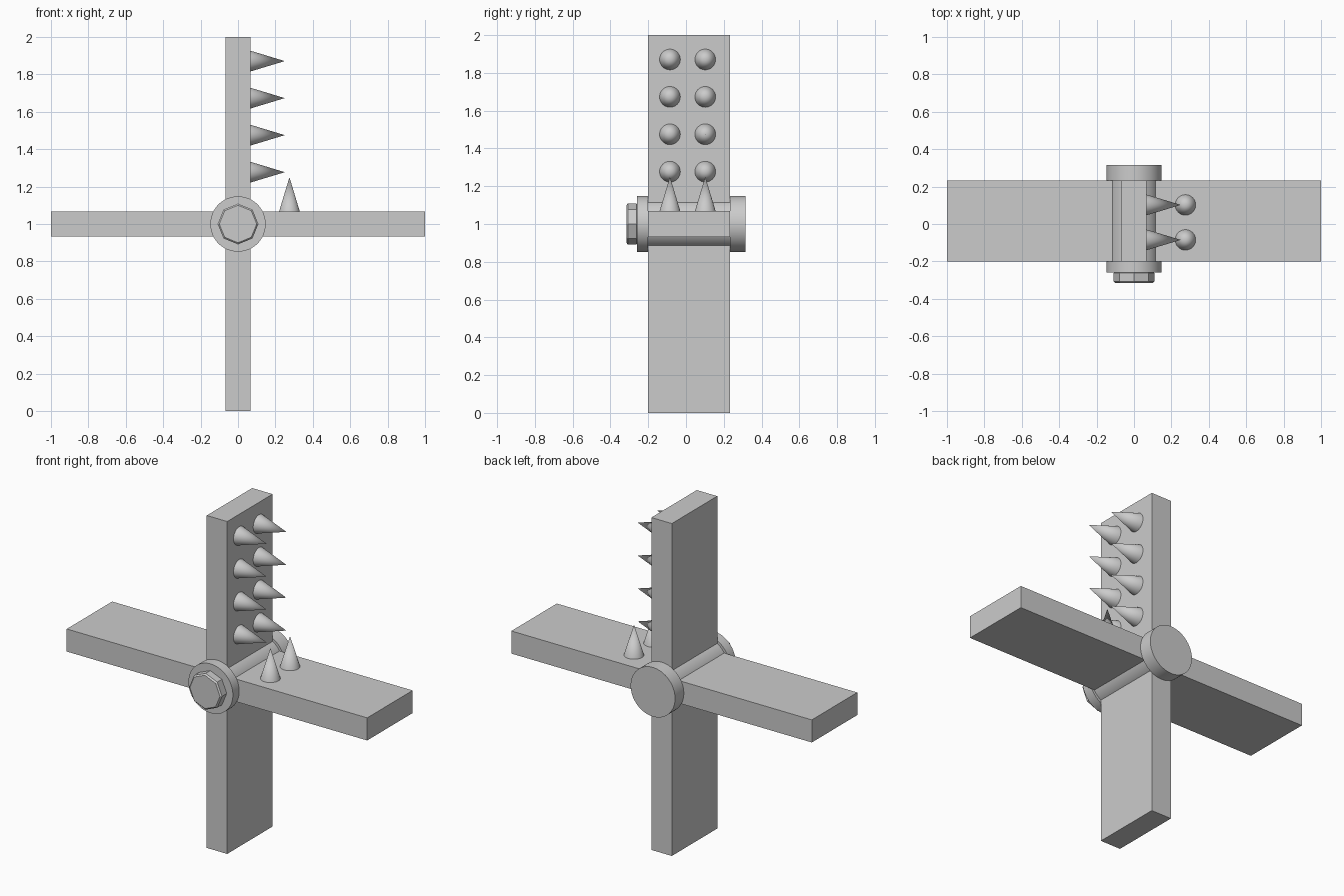
import bpy, math
from mathutils import Matrix, Vector

if "Cube" in bpy.data.objects:
    bpy.data.objects.remove(bpy.data.objects["Cube"])

steel = bpy.data.materials.new("grey_steel")
steel.diffuse_color = (0.6, 0.6, 0.6, 1)
steel.use_nodes = True
steel.node_tree.nodes["Principled BSDF"].inputs["Base Color"].default_value = steel.diffuse_color

HUB_Z = 1.0          # height of the axle
HALF = 0.068         # half thickness of a blade
Y0, Y1 = -0.2, 0.232  # front and back of the blades


def finish(name):
    ob = bpy.context.object
    ob.name = name
    ob.data.materials.append(steel)
    return ob


def blade(name, x0, x1, z0, z1):
    bpy.ops.mesh.primitive_cube_add(size=1)
    ob = finish(name)
    size = Matrix.Diagonal((x1 - x0, Y1 - Y0, z1 - z0, 1))
    centre = Matrix.Translation(((x0 + x1) / 2, (Y0 + Y1) / 2, (z0 + z1) / 2))
    ob.data.transform(centre @ size)


def disc(name, radius, y0, y1, sides=64):
    bpy.ops.mesh.primitive_cylinder_add(
        vertices=sides, radius=radius, depth=y1 - y0,
        location=(0, (y0 + y1) / 2, HUB_Z), rotation=(math.pi / 2, 0, 0))
    ob = finish(name)
    if sides > 8:
        bpy.ops.object.shade_smooth_by_angle(angle=math.radians(30))
    return ob


def spike(name, base, direction, length=0.182):
    d = Vector(direction)
    bpy.ops.mesh.primitive_cone_add(
        vertices=32, radius1=0.055, radius2=0, depth=length,
        location=Vector(base) + d * length / 2,
        rotation=d.to_track_quat('Z', 'Y').to_euler())
    finish(name)
    bpy.ops.object.shade_smooth_by_angle(angle=math.radians(30))


# Crossed blades
blade("horizontal_blade", -1, 1, HUB_Z - HALF, HUB_Z + HALF)
blade("vertical_blade", -HALF, HALF, 0, 2)

# Axle with a flange at each end
disc("axle", 0.133, Y0, Y1)
disc("front_flange", 0.148, -0.26, Y0)
disc("back_flange", 0.148, Y1, 0.315)

# Eight-sided bolt head with a small chamfer
bolt = disc("bolt_head", 0.109, -0.315, -0.255, 8)
chamfer = bolt.modifiers.new("chamfer", 'BEVEL')
chamfer.width = 0.008
chamfer.segments = 1
chamfer.limit_method = 'ANGLE'
chamfer.angle_limit = math.radians(60)

# Spikes: four rows on the upper blade, one row on the right blade
for y in (-0.085, 0.102):
    for i in range(4):
        spike("side_spike", (HALF, y, 1.277 + 0.198 * i), (1, 0, 0))
    spike("top_spike", (0.275, y, HUB_Z + HALF), (0, 0, 1))
